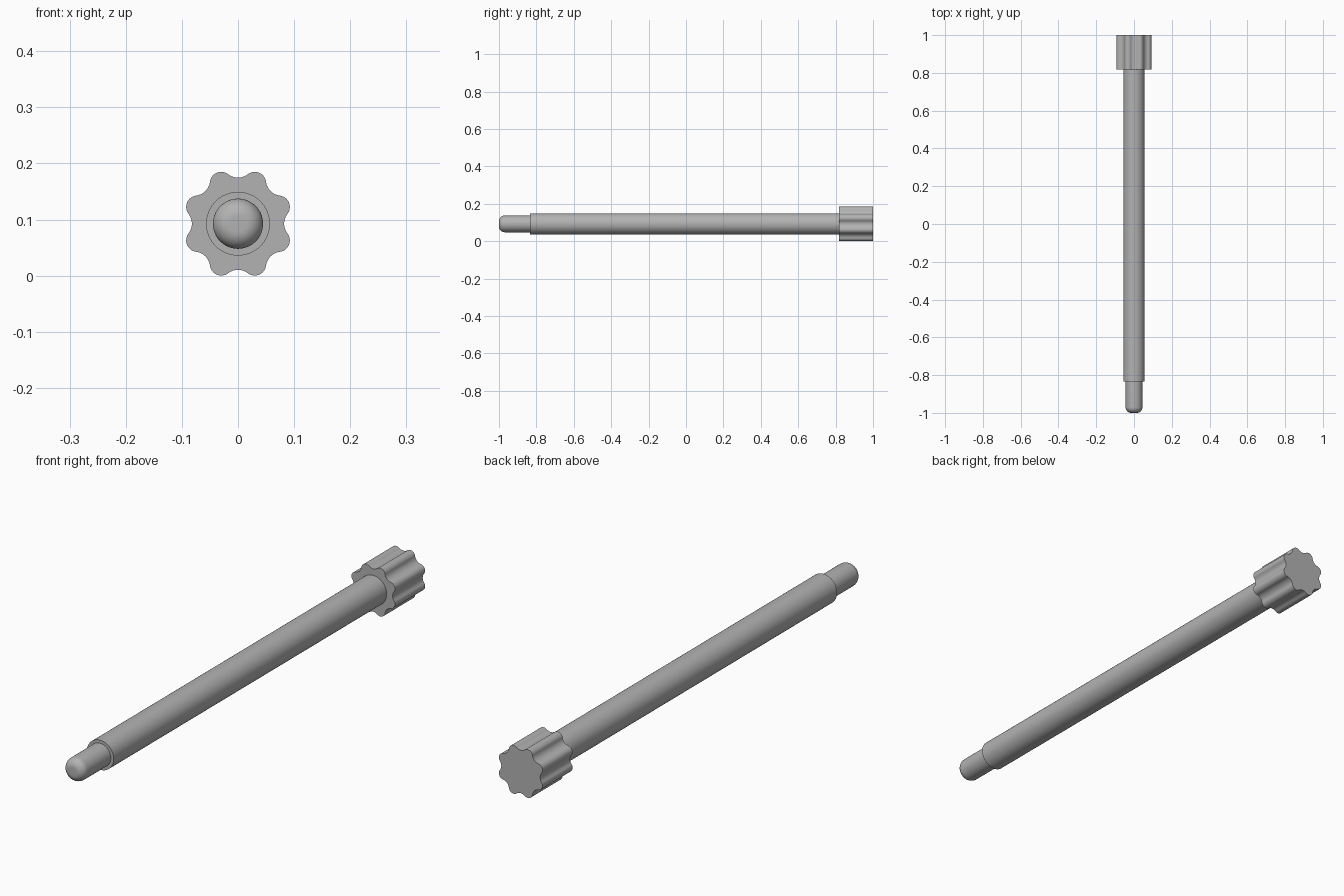
import bpy, bmesh, math
from mathutils import Vector

if "Cube" in bpy.data.objects:
    bpy.data.objects.remove(bpy.data.objects["Cube"])

CZ = 0.0925  # height of the long axis

grey = bpy.data.materials.new("plain grey")
grey.diffuse_color = (0.45, 0.45, 0.45, 1)
grey.use_nodes = True
grey.node_tree.nodes["Principled BSDF"].inputs["Base Color"].default_value = grey.diffuse_color


def finish(bm, name):
    bmesh.ops.recalc_face_normals(bm, faces=bm.faces)
    mesh = bpy.data.meshes.new(name)
    bm.to_mesh(mesh)
    bm.free()
    mesh.materials.append(grey)
    obj = bpy.data.objects.new(name, mesh)
    bpy.context.collection.objects.link(obj)
    bpy.ops.object.select_all(action='DESELECT')
    obj.select_set(True)
    bpy.context.view_layer.objects.active = obj
    bpy.ops.object.shade_smooth_by_angle(angle=math.radians(35))
    return obj


def lathe(name, profile, sides=64):
    """Revolve (radius, y) points about the long axis."""
    bm = bmesh.new()
    rings = []
    for r, y in profile:
        rings.append([bm.verts.new((r * math.cos(2 * math.pi * i / sides), y,
                                    CZ + r * math.sin(2 * math.pi * i / sides)))
                      for i in range(sides)])
    for a, b in zip(rings, rings[1:]):
        for i in range(sides):
            j = (i + 1) % sides
            bm.faces.new((a[i], a[j], b[j], b[i]))
    bm.faces.new(rings[0])
    bm.faces.new(rings[-1])
    return finish(bm, name)


# Stepped rod with a rounded tip
TIP_R, FILLET = 0.0447, 0.03
profile = [(TIP_R - FILLET + FILLET * math.sin(a), -1 + FILLET - FILLET * math.cos(a))
           for a in (math.pi / 2 * k / 10 for k in range(11))]
profile += [(TIP_R, -0.833), (0.0568, -0.833), (0.0568, 0.818)]
lathe("rod", profile)

# Lobed knob: eight round lobes joined by tangent hollows
LOBES, LOBE_DIST, LOBE_R, VALLEY = 8, 0.078, 0.0203, 0.0822
half = math.pi / LOBES
cx, cy = LOBE_DIST * math.cos(half), LOBE_DIST * math.sin(half)
d = VALLEY - cx
hollow_r = (d * d + cy * cy - LOBE_R ** 2) / (2 * (LOBE_R - d))
hollow_x = VALLEY + hollow_r
touch = math.atan2(cy, hollow_x - cx)  # angle of the tangent point

outline = []
for k in range(LOBES):
    pts = []
    for i in range(-6, 7):  # hollow
        a = touch * i / 6
        pts.append((hollow_x - hollow_r * math.cos(a), hollow_r * math.sin(a)))
    span = half + touch
    for i in range(1, 16):  # lobe
        a = -touch + 2 * span * i / 16
        pts.append((cx + LOBE_R * math.cos(a), cy + LOBE_R * math.sin(a)))
    turn = 2 * half * k
    for x, z in pts:
        outline.append((x * math.cos(turn) - z * math.sin(turn),
                        x * math.sin(turn) + z * math.cos(turn)))

bm = bmesh.new()
face = bm.faces.new([bm.verts.new((x, 0.818, CZ + z)) for x, z in outline])
ext = bmesh.ops.extrude_face_region(bm, geom=[face], use_keep_orig=True)
moved = [g for g in ext["geom"] if isinstance(g, bmesh.types.BMVert)]
bmesh.ops.translate(bm, verts=moved, vec=Vector((0, 0.182, 0)))
finish(bm, "knob")
